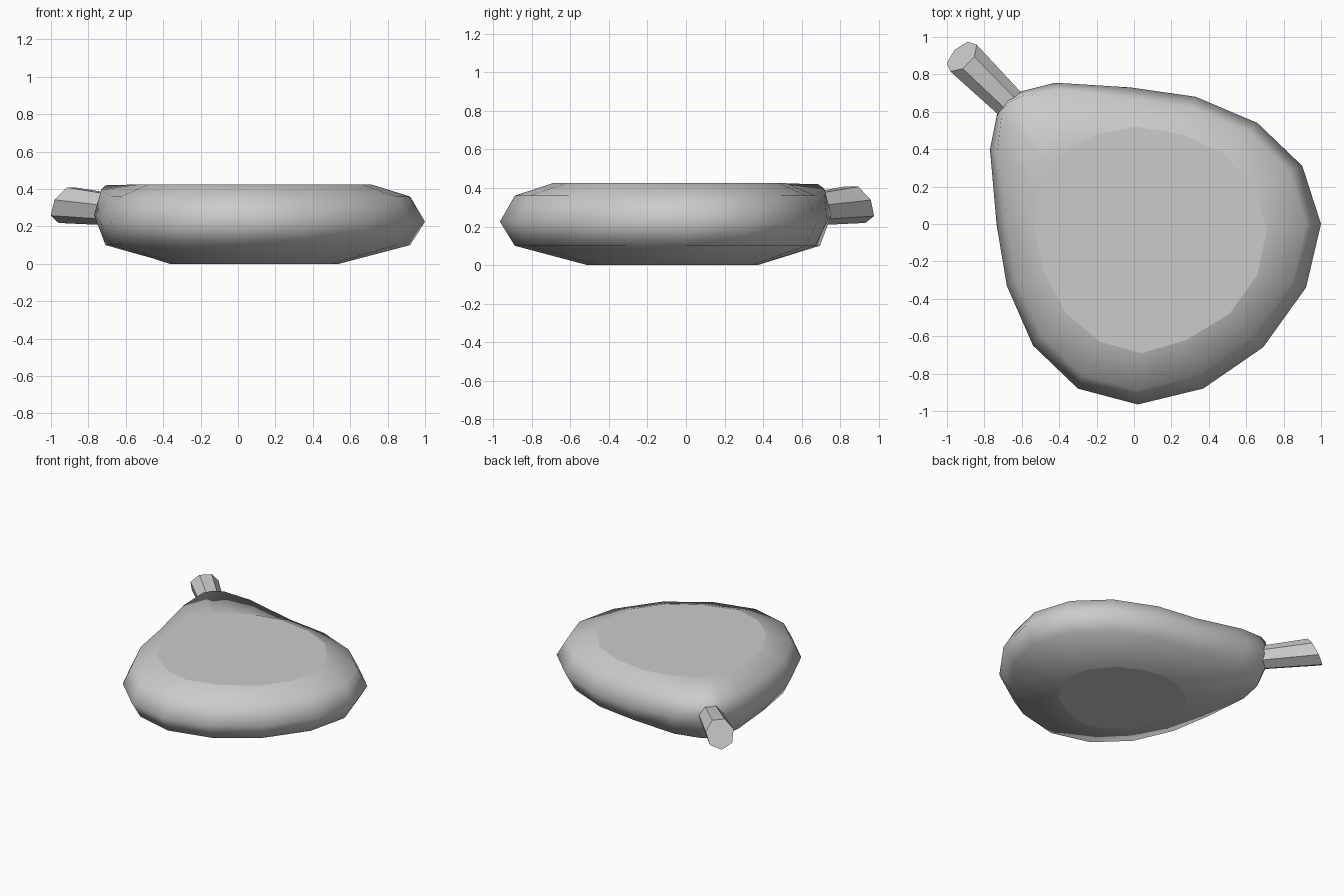
import bpy, bmesh, math
from mathutils import Vector

if "Cube" in bpy.data.objects:
    bpy.data.objects.remove(bpy.data.objects["Cube"])


def loft(name, rings, smooth):
    """Skin a stack of equal-length rings and cap both ends with flat faces."""
    bm = bmesh.new()
    rows = [[bm.verts.new(p) for p in r] for r in rings]
    n = len(rows[0])
    for a, b in zip(rows, rows[1:]):
        for i in range(n):
            j = (i + 1) % n
            bm.faces.new((a[i], a[j], b[j], b[i])).smooth = smooth
    bm.faces.new(rows[0][::-1])
    bm.faces.new(rows[-1])
    bmesh.ops.recalc_face_normals(bm, faces=bm.faces[:])
    me = bpy.data.meshes.new(name)
    bm.to_mesh(me)
    bm.free()
    ob = bpy.data.objects.new(name, me)
    bpy.context.collection.objects.link(ob)
    return ob


# Body: widest outline and flat top outline, counter-clockwise
outline = [(1, 0), (.9, .31), (.66, .54), (.33, .68), (-.02, .73), (-.42, .755),
           (-.62, .705), (-.69, .67), (-.73, .60), (-.77, .40), (-.735, 0),
           (-.68, -.33), (-.54, -.65), (-.30, -.88), (.02, -.965), (.37, -.88),
           (.69, -.66), (.92, -.34)]
plateau = [(.71, -.03), (.65, .17), (.49, .37), (.26, .48), (.01, .52), (-.2, .48),
           (-.33, .41), (-.38, .37), (-.43, .31), (-.51, .18), (-.53, -.03),
           (-.48, -.26), (-.36, -.48), (-.18, -.63), (.04, -.69), (.28, -.62),
           (.51, -.48), (.66, -.27)]
# How strongly each point belongs to the raised corner next to the stem
corner = {5: .6, 6: 1, 7: 1, 8: 1, 9: .6}

rings = [[], [], [], [], []]
for i, ((x, y), (u, v)) in enumerate(zip(outline, plateau)):
    c = corner.get(i, 0)
    s = .92 + .05 * c
    rings[0].append((.08 + (u - .08) * .73, -.07 + (v + .085) * .73, 0))
    rings[1].append((x * .92, y * .92, .10))
    rings[2].append((x, y, .225 + .06 * c))
    rings[3].append((x * s, y * s, .36 + .06 * c))
    rings[4].append((u, v, .425))
loft("body", rings, True)

# Stem: seven-sided, flaring, with a slanted end
axis = Vector((-1, 1, .1)).normalized()
side = Vector((1, 1, 0)).normalized()
up = axis.cross(side)
if up.z < 0:
    up = -up


def stem_ring(center, r, slant):
    pts = []
    for i in range(7):
        a = math.tau * i / 7 + .2
        h = r * math.sin(a)
        pts.append(Vector(center) + side * r * math.cos(a) + up * h - axis * h * slant)
    return pts


loft("stem", [stem_ring((-.60, .58, .285), .083, 0),
              stem_ring((-.92, .895, .318), .103, .45)], False)
